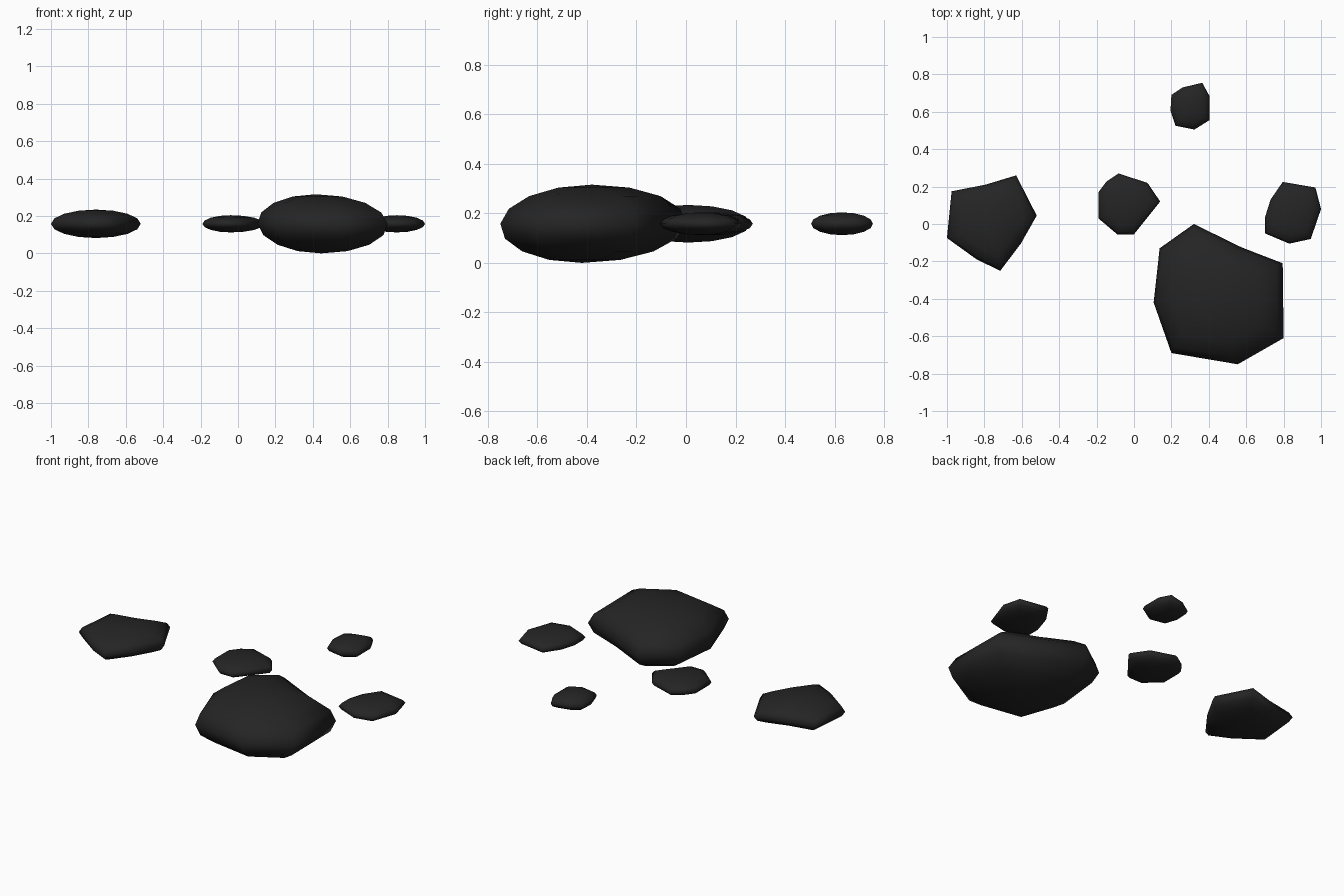
import bpy
import bmesh
from math import sin, cos, pi

if "Cube" in bpy.data.objects:
    bpy.data.objects.remove(bpy.data.objects["Cube"], do_unlink=True)

# One dark stone colour
stone = bpy.data.materials.new("dark_stone")
stone.use_nodes = True
colour = (0.018, 0.018, 0.018, 1)
stone.diffuse_color = colour
bsdf = stone.node_tree.nodes["Principled BSDF"]
bsdf.inputs["Base Color"].default_value = colour
bsdf.inputs["Roughness"].default_value = 0.9

MID_Z = 0.158
STEPS = 8


def make_stone(name, centre, half_height, outline, lean=(0, 0)):
    """Flattened pebble: the outline shrinks along an elliptical profile to two poles."""
    bm = bmesh.new()
    cx, cy = centre

    def vert(px, py, scale, h):
        return bm.verts.new((cx + (px - cx) * scale + lean[0] * h,
                             cy + (py - cy) * scale + lean[1] * h,
                             MID_Z + half_height * h))

    bottom = vert(cx, cy, 0, -1)
    top = vert(cx, cy, 0, 1)
    rings = []
    for i in range(1, STEPS):
        a = pi * i / STEPS
        rings.append([vert(px, py, sin(a), -cos(a)) for px, py in outline])
    n = len(outline)
    for k in range(n):
        j = (k + 1) % n
        bm.faces.new((bottom, rings[0][k], rings[0][j]))
        bm.faces.new((top, rings[-1][j], rings[-1][k]))
        for lo, hi in zip(rings, rings[1:]):
            bm.faces.new((lo[k], lo[j], hi[j], hi[k]))
    bmesh.ops.recalc_face_normals(bm, faces=bm.faces)
    for f in bm.faces:
        f.smooth = True
    mesh = bpy.data.meshes.new(name)
    bm.to_mesh(mesh)
    bm.free()
    mesh.materials.append(stone)
    obj = bpy.data.objects.new(name, mesh)
    bpy.context.collection.objects.link(obj)
    return obj


# Stones, each from its plan outline
make_stone("large_stone", (0.43, -0.40), 0.158,
           [(.32, 0), (.575, -.125), (.795, -.21), (.8, -.61),
            (.555, -.75), (.2, -.69), (.105, -.42), (.137, -.13)], (-.015, .02))
make_stone("right_stone", (-0.76, 0.01), 0.076,
           [(-.63, .26), (-.52, .045), (-.605, -.105), (-.715, -.25),
            (-.84, -.19), (-1, -.075), (-.975, .175), (-.795, .21)])
make_stone("middle_stone", (-0.04, 0.11), 0.046,
           [(-.083, .27), (.072, .22), (.14, .12), (0, -.055),
            (-.09, -.055), (-.19, .03), (-.19, .17), (-.147, .227)])
make_stone("left_stone", (0.85, 0.06), 0.046,
           [(.795, .225), (.97, .195), (1, .08), (.945, -.08),
            (.83, -.105), (.7, -.05), (.7, .035), (.73, .13)])
make_stone("back_stone", (0.30, 0.63), 0.046,
           [(.365, .755), (.403, .685), (.403, .555), (.323, .505),
            (.222, .525), (.195, .605), (.2, .69), (.26, .73)])
